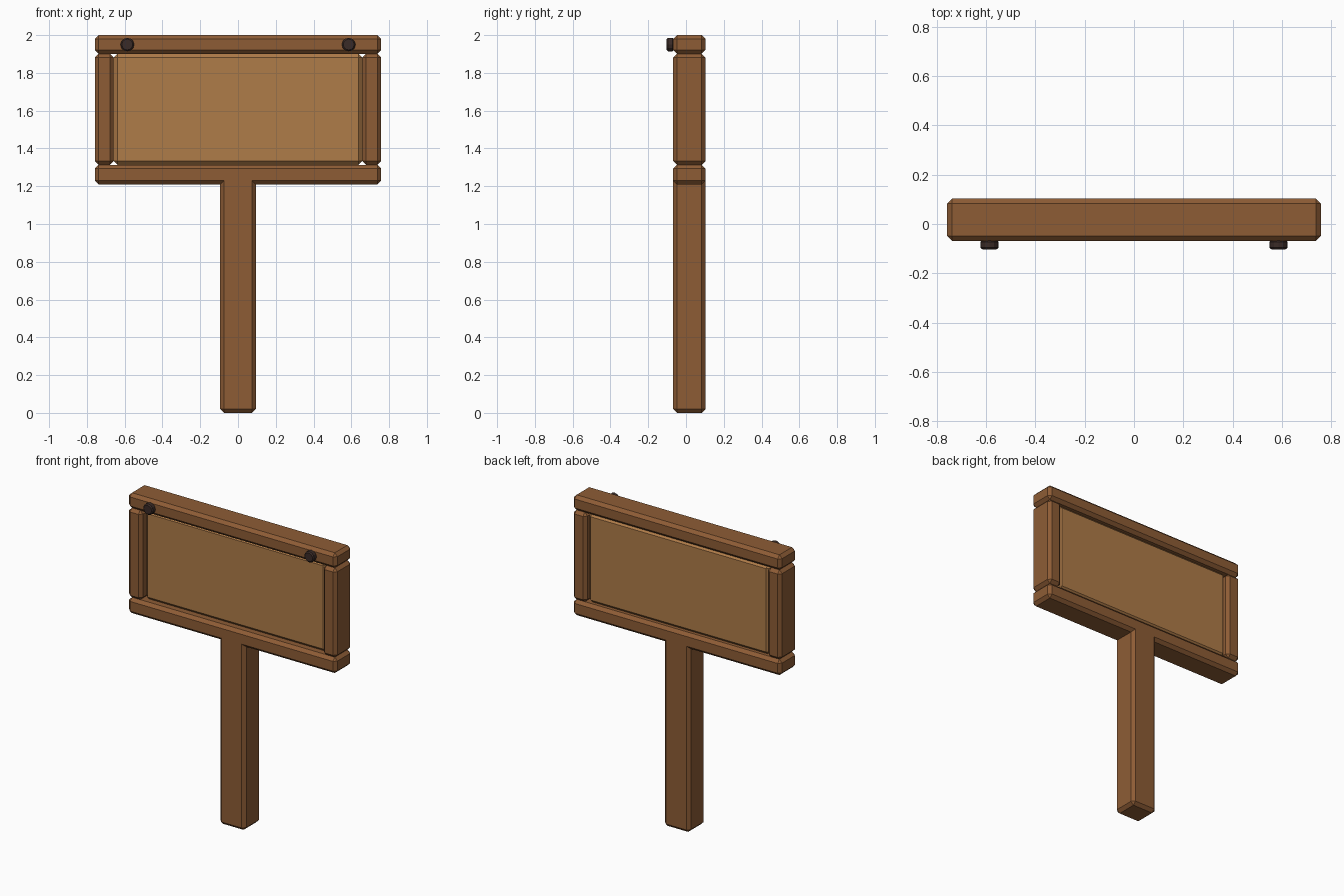
import bpy, bmesh, math
from mathutils import Matrix

if "Cube" in bpy.data.objects:
    bpy.data.objects.remove(bpy.data.objects["Cube"])

Y0, Y1 = -0.068, 0.103      # front and back of the frame timbers
CH = 0.02                   # chamfer width


def material(name, rgb):
    m = bpy.data.materials.new(name)
    m.diffuse_color = (*rgb, 1)
    m.use_nodes = True
    m.node_tree.nodes["Principled BSDF"].inputs["Base Color"].default_value = m.diffuse_color
    return m


WOOD = material("wood", (0.27, 0.108, 0.036))
BOARD = material("board", (0.43, 0.20, 0.066))
IRON = material("iron", (0.042, 0.024, 0.020))


def finish(name, bm, mat):
    bmesh.ops.recalc_face_normals(bm, faces=bm.faces)
    me = bpy.data.meshes.new(name)
    bm.to_mesh(me)
    bm.free()
    ob = bpy.data.objects.new(name, me)
    me.materials.append(mat)
    bpy.context.collection.objects.link(ob)
    return ob


def chamfered(name, profile, y0, y1, mat, ch=CH):
    """Extrude an x-z outline from y0 to y1 and chamfer its convex edges."""
    bm = bmesh.new()
    face = bm.faces.new([bm.verts.new((x, y0, z)) for x, z in profile])
    ext = bmesh.ops.extrude_face_region(bm, geom=[face], use_keep_orig=True)
    new = [v for v in ext["geom"] if isinstance(v, bmesh.types.BMVert)]
    bmesh.ops.translate(bm, verts=new, vec=(0, y1 - y0, 0))
    bmesh.ops.recalc_face_normals(bm, faces=bm.faces)
    edges = [e for e in bm.edges if e.is_convex]
    bmesh.ops.bevel(bm, geom=edges, offset=ch, segments=1, affect='EDGES')
    return finish(name, bm, mat)


def rect(x0, x1, z0, z1):
    return [(x0, z0), (x1, z0), (x1, z1), (x0, z1)]


# Post and lower rail form one T-shaped timber
chamfered("post_and_lower_rail",
          [(-0.094, 0), (0.094, 0), (0.094, 1.209), (0.758, 1.209),
           (0.758, 1.313), (-0.758, 1.313), (-0.758, 1.209), (-0.094, 1.209)],
          Y0, Y1, WOOD)

# Upper rail and inset board
chamfered("upper_rail", rect(-0.758, 0.758, 1.901, 2.0), Y0, Y1, WOOD)
chamfered("sign_board", rect(-0.658, 0.658, 1.313, 1.901), -0.029, 0.08, BOARD)

for side, s in (("left", -1), ("right", 1)):
    # Side stiles
    a, b = sorted((s * 0.658, s * 0.758))
    chamfered(side + "_stile", rect(a, b, 1.313, 1.901), Y0, Y1, WOOD)

    # Bolt heads on the upper rail
    bm = bmesh.new()
    mat = Matrix.Translation((s * 0.586, -0.084, 1.950)) @ Matrix.Rotation(math.pi / 2, 4, 'X')
    bmesh.ops.create_cone(bm, cap_ends=True, segments=12, radius1=0.036,
                          radius2=0.036, depth=0.038, matrix=mat)
    rims = [e for e in bm.edges if any(len(f.verts) > 4 for f in e.link_faces)]
    bmesh.ops.bevel(bm, geom=rims, offset=0.007, segments=1, affect='EDGES')
    finish(side + "_bolt", bm, IRON)
